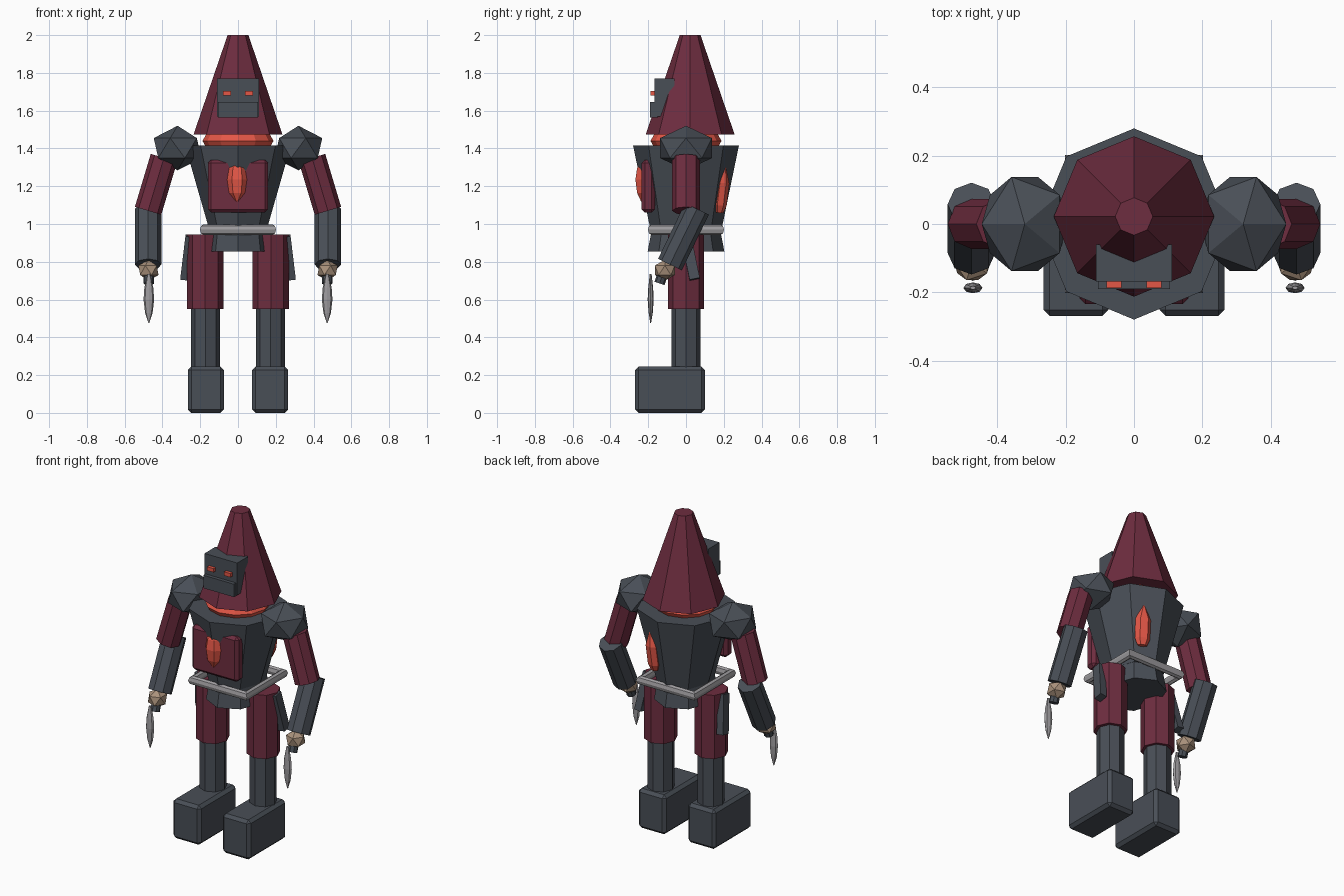
import bpy, bmesh, math
from mathutils import Vector, Matrix

if "Cube" in bpy.data.objects:
    bpy.data.objects.remove(bpy.data.objects["Cube"])


def mat(name, rgb):
    m = bpy.data.materials.new(name)
    m.diffuse_color = (*rgb, 1)
    m.use_nodes = True
    m.node_tree.nodes["Principled BSDF"].inputs["Base Color"].default_value = m.diffuse_color
    return m


SLATE = mat("dark_slate", (0.066, 0.077, 0.094))
MAROON = mat("maroon", (0.155, 0.026, 0.050))
EMBER = mat("ember_red", (0.78, 0.095, 0.062))
STEEL = mat("steel", (0.34, 0.33, 0.345))
TAN = mat("tan_skin", (0.40, 0.285, 0.20))


def finish(bm, name, material):
    bmesh.ops.recalc_face_normals(bm, faces=bm.faces)
    me = bpy.data.meshes.new(name)
    bm.to_mesh(me)
    bm.free()
    me.materials.append(material)
    ob = bpy.data.objects.new(name, me)
    bpy.context.collection.objects.link(ob)
    return ob


def loft(name, material, rings, n=8, at=(0, 0), matrix=None):
    """Stack of elliptical rings (z, rx, ry); corners lie on the axes."""
    bm = bmesh.new()
    loops = []
    for z, rx, ry in rings:
        loops.append([bm.verts.new((at[0] + rx * math.cos(2 * math.pi * i / n),
                                    at[1] + ry * math.sin(2 * math.pi * i / n), z)) for i in range(n)])
    for a, b in zip(loops, loops[1:]):
        for i in range(n):
            j = (i + 1) % n
            bm.faces.new((a[i], a[j], b[j], b[i]))
    bm.faces.new(loops[0][::-1])
    bm.faces.new(loops[-1])
    if matrix:
        bm.transform(matrix)
    return finish(bm, name, material)


def tube(name, material, low, high, r):
    """Eight-sided cylinder between two points."""
    low, high = Vector(low), Vector(high)
    d = high - low
    rot = Vector((0, 0, 1)).rotation_difference(d).to_matrix().to_4x4()
    return loft(name, material, [(0, r, r), (d.length, r, r)], matrix=Matrix.Translation(low) @ rot)


def box(name, material, lo, hi, bevel=0, rot=None):
    lo, hi = Vector(lo), Vector(hi)
    bm = bmesh.new()
    bmesh.ops.create_cube(bm, size=1)
    bm.transform(Matrix.Diagonal((*(hi - lo), 1)))
    if bevel:
        bmesh.ops.bevel(bm, geom=bm.edges[:], offset=bevel, segments=1, affect='EDGES')
    if rot:
        bm.transform(rot)
    bm.transform(Matrix.Translation((lo + hi) / 2))
    return finish(bm, name, material)


def ball(name, material, centre, radii, flip=1):
    bm = bmesh.new()
    bmesh.ops.create_icosphere(bm, subdivisions=1, radius=1)
    bm.transform(Matrix.Translation(centre) @ Matrix.Diagonal((radii[0] * flip, radii[1], radii[2], 1)))
    return finish(bm, name, material)


def ring(name, material, major, minor, z, n, m, turn=0):
    """Low-poly torus."""
    bm = bmesh.new()
    g = []
    for i in range(n):
        a = 2 * math.pi * i / n + turn
        g.append([bm.verts.new(((major + minor * math.cos(2 * math.pi * k / m)) * math.cos(a),
                                (major + minor * math.cos(2 * math.pi * k / m)) * math.sin(a),
                                z + minor * math.sin(2 * math.pi * k / m))) for k in range(m)])
    for i in range(n):
        for k in range(m):
            i2, k2 = (i + 1) % n, (k + 1) % m
            bm.faces.new((g[i][k], g[i2][k], g[i2][k2], g[i][k2]))
    return finish(bm, name, material)


# Body
loft("torso", SLATE, [(0.97, 0.152, 0.188), (1.415, 0.28, 0.28)])
loft("hips", SLATE, [(0.855, 0.168, 0.203), (1.0, 0.148, 0.175)])
ring("belt", STEEL, 0.257, 0.028, 0.97, 4, 8, math.pi / 4)
ring("collar", EMBER, 0.15, 0.038, 1.44, 12, 6)
box("chest_plate", MAROON, (-0.16, -0.235, 1.06), (0.16, -0.165, 1.34), 0.018)
loft("chest_gem", EMBER, [(1.12, 0.008, 0.006), (1.165, 0.044, 0.03), (1.235, 0.054, 0.04),
                          (1.295, 0.044, 0.03), (1.325, 0.008, 0.006)], n=6, at=(-0.005, -0.233))

# Ember shard set into one back panel, leaning with the torso
lean = Matrix.Translation((0.09, 0.178, 1.06)) @ Matrix.Rotation(-math.pi / 8, 4, 'Z') @ Matrix.Rotation(-0.13, 4, 'X')
loft("back_shard", EMBER, [(0, 0.028, 0.018), (0.04, 0.045, 0.03), (0.16, 0.045, 0.03), (0.25, 0.003, 0.002)],
     n=6, matrix=lean)

# Hood and face
loft("hood", MAROON, [(1.475, 0.235, 0.235), (2.0, 0.055, 0.055)], at=(0, 0.022))
box("mask", SLATE, (-0.112, -0.168, 1.57), (0.112, -0.06, 1.77))
box("jaw", SLATE, (-0.105, -0.19, 1.565), (0.105, -0.15, 1.645))

for s, side in ((-1, "left"), (1, "right")):
    # Eyes
    x0, x1 = sorted((s * 0.036, s * 0.08))
    box(side + "_eye", EMBER, (x0, -0.188, 1.68), (x1, -0.16, 1.703))
    # Arms
    ball(side + "_shoulder", SLATE, (s * 0.32, 0, 1.402), (0.141, 0.162, 0.118), s)
    tube(side + "_upper_arm", MAROON, (s * 0.476, 0, 1.07), (s * 0.392, 0, 1.35), 0.073)
    tube(side + "_forearm", SLATE, (s * 0.476, -0.085, 0.785), (s * 0.476, 0.058, 1.08), 0.07)
    ball(side + "_hand", TAN, (s * 0.474, -0.112, 0.755), (0.06, 0.062, 0.056), s)
    # Daggers
    tube(side + "_dagger_grip", SLATE, (s * 0.472, -0.14, 0.685), (s * 0.472, -0.115, 0.76), 0.028)
    loft(side + "_dagger_blade", STEEL, [(0.475, 0.002, 0.002), (0.53, 0.02, 0.011), (0.6, 0.028, 0.016),
                                         (0.66, 0.024, 0.013), (0.735, 0.008, 0.005)],
         n=8, at=(s * 0.472, -0.187))
    # Legs
    loft(side + "_thigh", MAROON, [(0.55, 0.096, 0.096), (0.945, 0.096, 0.096)], at=(s * 0.174, 0))
    loft(side + "_shin", SLATE, [(0.2, 0.078, 0.078), (0.56, 0.078, 0.078)], at=(s * 0.172, 0))
    x0, x1 = sorted((s * 0.075, s * 0.265))
    box(side + "_boot", SLATE, (x0, -0.27, 0), (x1, 0.1, 0.245), 0.018)
    # Sheaths hanging at the hips
    tilt = Matrix.Rotation(-s * 0.12, 4, 'Y') @ Matrix.Rotation(0.2, 4, 'X')
    box(side + "_sheath", SLATE, (s * 0.27 - 0.022, -0.005, 0.705), (s * 0.27 + 0.022, 0.05, 0.94), 0, tilt)
